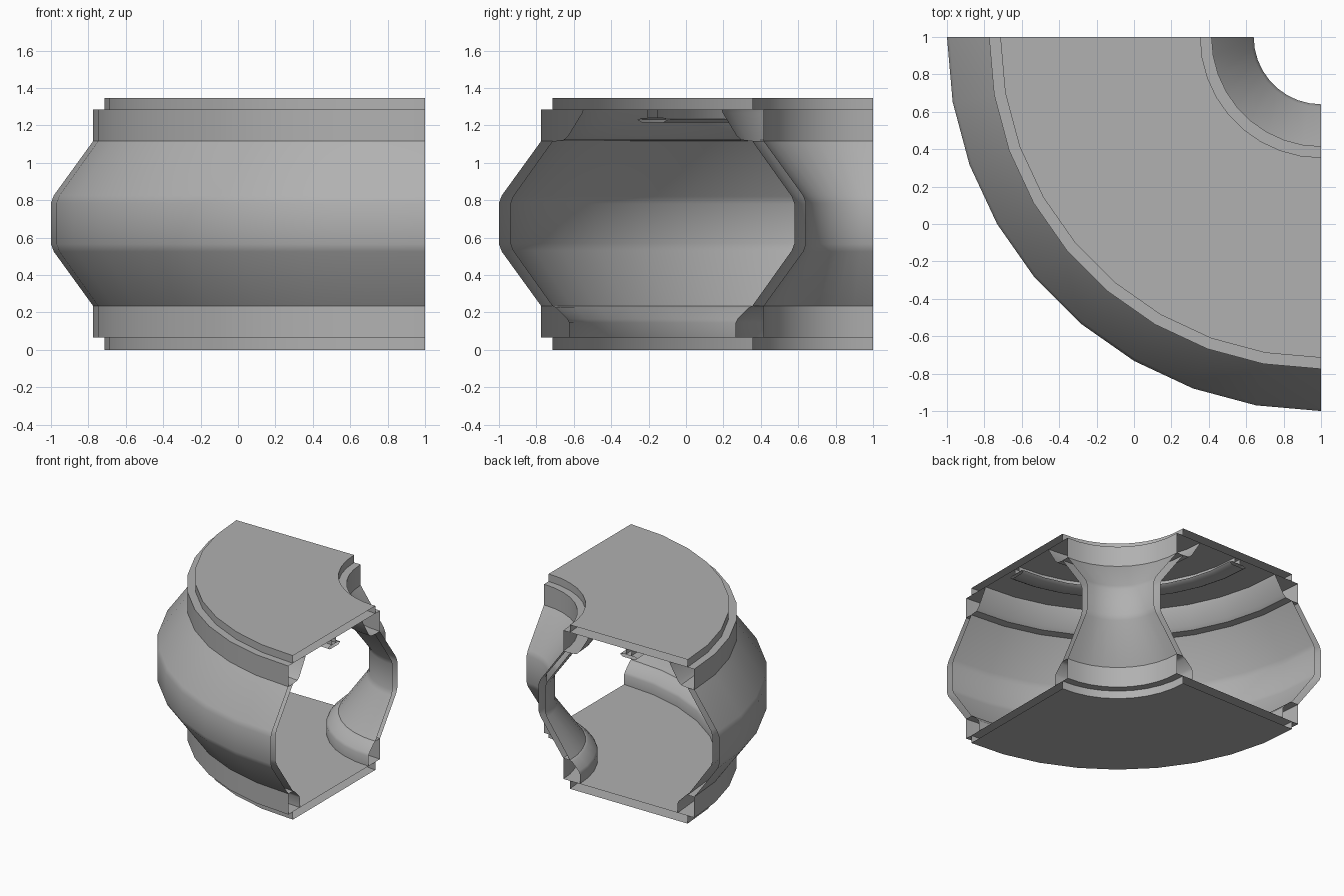
import bpy, bmesh, math

if "Cube" in bpy.data.objects:
    bpy.data.objects.remove(bpy.data.objects["Cube"])

SEG = 9          # 10 degree steps round the quarter turn
MID = 1.18       # radius of the corridor centreline about (1, 1)

grey = bpy.data.materials.new("mid_grey")
grey.diffuse_color = (0.44, 0.44, 0.44, 1)
grey.use_nodes = True
grey.node_tree.nodes["Principled BSDF"].inputs["Base Color"].default_value = grey.diffuse_color


def sweep(name, profile, side=1):
    """Turn a closed (offset, z) profile through 90 degrees about (1, 1)."""
    bm = bmesh.new()
    rings = []
    for i in range(SEG + 1):
        a = math.pi + math.pi / 2 * i / SEG
        c, s = math.cos(a), math.sin(a)
        rings.append([bm.verts.new((1 + (MID + side * w) * c,
                                    1 + (MID + side * w) * s, z))
                      for w, z in profile])
    n = len(profile)
    for r0, r1 in zip(rings, rings[1:]):
        for j in range(n):
            k = (j + 1) % n
            bm.faces.new((r0[j], r0[k], r1[k], r1[j]))
    bmesh.ops.recalc_face_normals(bm, faces=bm.faces)
    me = bpy.data.meshes.new(name)
    bm.to_mesh(me)
    bm.free()
    me.materials.append(grey)
    ob = bpy.data.objects.new(name, me)
    bpy.context.collection.objects.link(ob)
    bpy.ops.object.select_all(action='DESELECT')
    ob.select_set(True)
    bpy.context.view_layer.objects.active = ob
    bpy.ops.object.shade_smooth_by_angle(angle=math.radians(32))
    return ob


def box(w, z0, z1):
    return [(-w, z0), (w, z0), (w, z1), (-w, z1)]


# Floor and ceiling slabs, hollow at the corridor ends like all parts
sweep("floor_slab", box(0.535, 0.0, 0.065))
sweep("ceiling_slab", box(0.535, 1.285, 1.347))

# Bulged wall panel: outer skin, then inner skin back down
wall = [(0.595, 0.235), (0.805, 0.525), (0.82, 0.565), (0.82, 0.785),
        (0.805, 0.825), (0.595, 1.115),
        (0.535, 1.115), (0.745, 0.82), (0.76, 0.78), (0.76, 0.57),
        (0.745, 0.53), (0.535, 0.235)]
# Skirting with sloped shoulder, and cornice leaning in to the ceiling
skirting = [(0.595, 0.065), (0.595, 0.235), (0.535, 0.235), (0.515, 0.225),
            (0.455, 0.165), (0.445, 0.145), (0.445, 0.065)]
cornice = [(0.595, 1.115), (0.595, 1.285), (0.37, 1.285), (0.377, 1.265),
           (0.45, 1.145), (0.475, 1.122), (0.535, 1.115)]

for label, side in (("outer", 1), ("inner", -1)):
    sweep(label + "_wall", wall, side)
    sweep(label + "_skirting", skirting, side)
    sweep(label + "_cornice", cornice, side)

# Ceiling light rail on a thin hanger
sweep("light_rail", [(-0.08, 1.23), (-0.055, 1.215), (0.055, 1.215),
                     (0.08, 1.23), (0.055, 1.24), (-0.055, 1.24)])
sweep("light_hanger", box(0.025, 1.24, 1.285))
